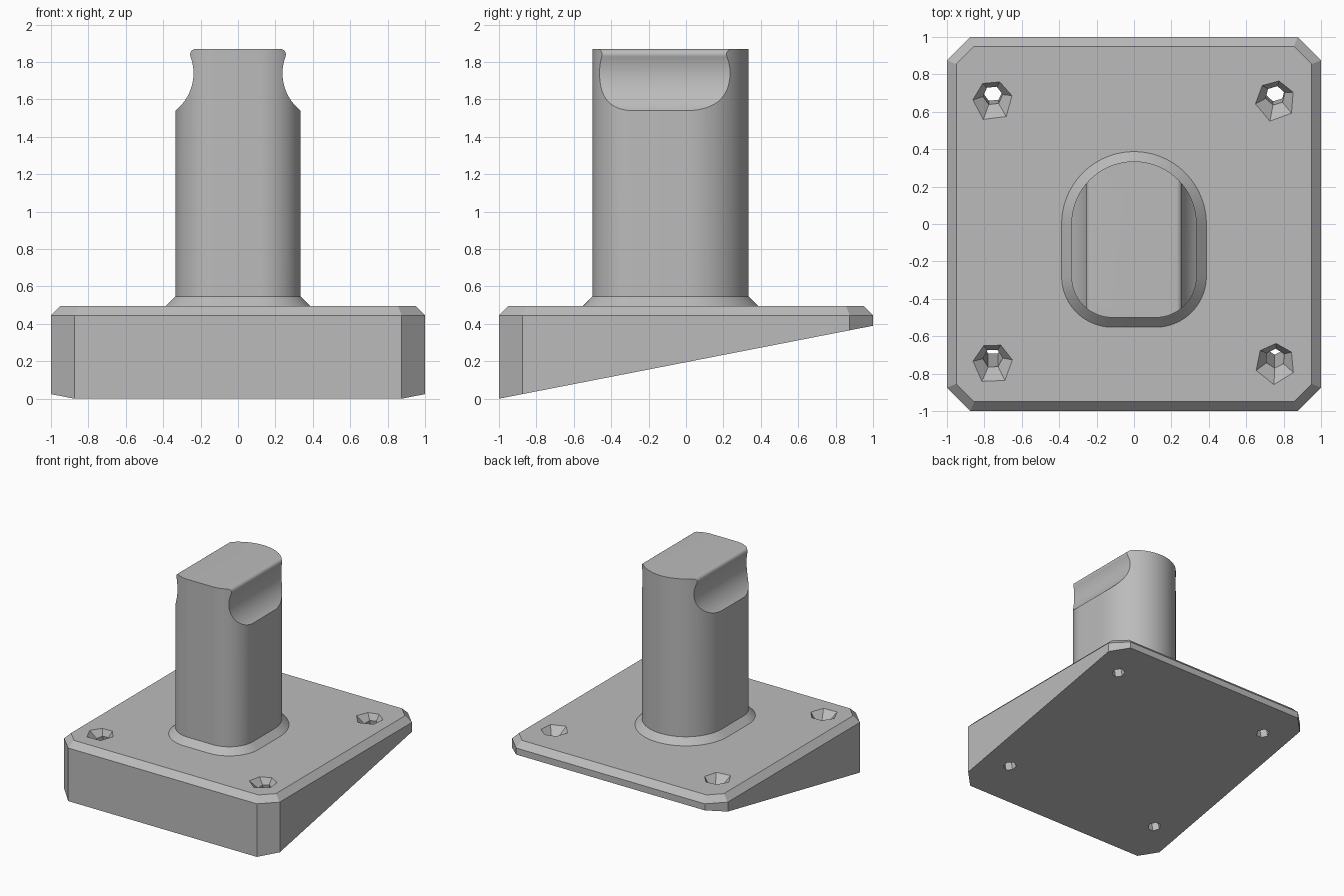
import bpy
import bmesh
from math import sin, cos, radians, atan2, hypot
from mathutils import Matrix, Vector

cube = bpy.data.objects.get("Cube")
if cube:
    bpy.data.objects.remove(cube, do_unlink=True)

GREY = (0.5, 0.5, 0.5, 1)
mat = bpy.data.materials.new("plain grey")
mat.use_nodes = True
mat.diffuse_color = GREY
mat.node_tree.nodes["Principled BSDF"].inputs["Base Color"].default_value = GREY


def loft(name, rings):
    """Closed solid through a list of equal-length rings."""
    bm = bmesh.new()
    loops = [[bm.verts.new(p) for p in ring] for ring in rings]
    n = len(loops[0])
    for a, b in zip(loops, loops[1:]):
        for i in range(n):
            j = (i + 1) % n
            bm.faces.new((a[i], a[j], b[j], b[i]))
    bm.faces.new(loops[0][::-1])
    bm.faces.new(loops[-1])
    bmesh.ops.recalc_face_normals(bm, faces=bm.faces)
    mesh = bpy.data.meshes.new(name)
    bm.to_mesh(mesh)
    bm.free()
    mesh.materials.append(mat)
    obj = bpy.data.objects.new(name, mesh)
    bpy.context.collection.objects.link(obj)
    return obj


def activate(obj):
    bpy.ops.object.select_all(action="DESELECT")
    obj.select_set(True)
    bpy.context.view_layer.objects.active = obj


def boolean(obj, tool, operation):
    mod = obj.modifiers.new("cut", "BOOLEAN")
    mod.operation, mod.object, mod.solver = operation, tool, "EXACT"
    activate(obj)
    bpy.ops.object.modifier_apply(modifier=mod.name)
    bpy.data.objects.remove(tool, do_unlink=True)


def arc(cx, cy, r, start, end, steps):
    angles = [radians(start + (end - start) * i / steps) for i in range(steps + 1)]
    return [(cx + r * cos(a), cy + r * sin(a)) for a in angles]


def at_z(points, z):
    return [(x, y, z) for x, y in points]


# Wedge base with clipped corners, bevelled rim and sloping underside
SLOPE, MID, TOP = 0.195, 0.195, 0.495


def clipped_square(half, flat):
    pts = [(half, flat), (flat, half)]
    pts += [(-x, y) for x, y in reversed(pts)]
    return pts + [(-x, -y) for x, y in pts]


outer = clipped_square(1, 0.875)
base = loft("wedge_base", [
    [(x, y, MID + SLOPE * y) for x, y in outer],
    at_z(outer, TOP - 0.05),
    at_z(clipped_square(0.95, 0.855), TOP)])

# Countersunk six-sided screw holes, square to the sloping underside
axis = Vector((0, -SLOPE, 1)).normalized()
tilt = Vector((0, 0, 1)).rotation_difference(axis).to_matrix().to_4x4()
for x, y, turn in ((-0.755, 0.675, 6), (0.755, 0.675, 17),
                   (-0.755, -0.73, 2), (0.755, -0.73, 27)):
    place = Matrix.Translation((x, y, TOP)) @ tilt
    rings = []
    for r, z in ((0.053, -0.8), (0.053, -0.06), (0.14, 0.04)):
        hexagon = arc(0, 0, r, turn, turn + 300, 5)
        rings.append([place @ Vector(p) for p in at_z(hexagon, z)])
    boolean(base, loft("hole_cutter", rings), "DIFFERENCE")


# Post plan: half-round back, flat front with rounded corners
def post_plan(grow):
    return (arc(0, 0, 0.335 + grow, 0, 180, 48)
            + arc(-0.115, -0.28, 0.22 + grow, 180, 270, 20)
            + arc(0.115, -0.28, 0.22 + grow, 270, 360, 20))


skirt = loft("post_skirt", [at_z(post_plan(0.052), TOP - 0.02),
                            at_z(post_plan(0.052), TOP),
                            at_z(post_plan(0), TOP + 0.052)])

post = loft("post", [at_z(post_plan(0), TOP + 0.005), at_z(post_plan(0), 1.87)])

# Side scoops and rounded top edges, as a front profile run through the post
CX, CZ, R, F = 0.493, 1.74, 0.255, 0.03
fx, fz = CX - ((R + F) ** 2 - 0.1 ** 2) ** 0.5, 1.87 - F
lean = 20.5
side = [(0.4, 0.3)] + arc(CX, CZ, R, 248.6, 180 - lean, 24)
side += arc(fx, fz, F, -lean, 90, 8)[1:]
profile = side + [(-x, z) for x, z in reversed(side)]
envelope = loft("scoop_cutter", [[(x, y, z) for x, z in profile] for y in (-0.8, 0.8)])
boolean(post, envelope, "INTERSECT")

for obj in (skirt, post):
    activate(obj)
    bpy.ops.object.shade_smooth_by_angle(angle=radians(30))
